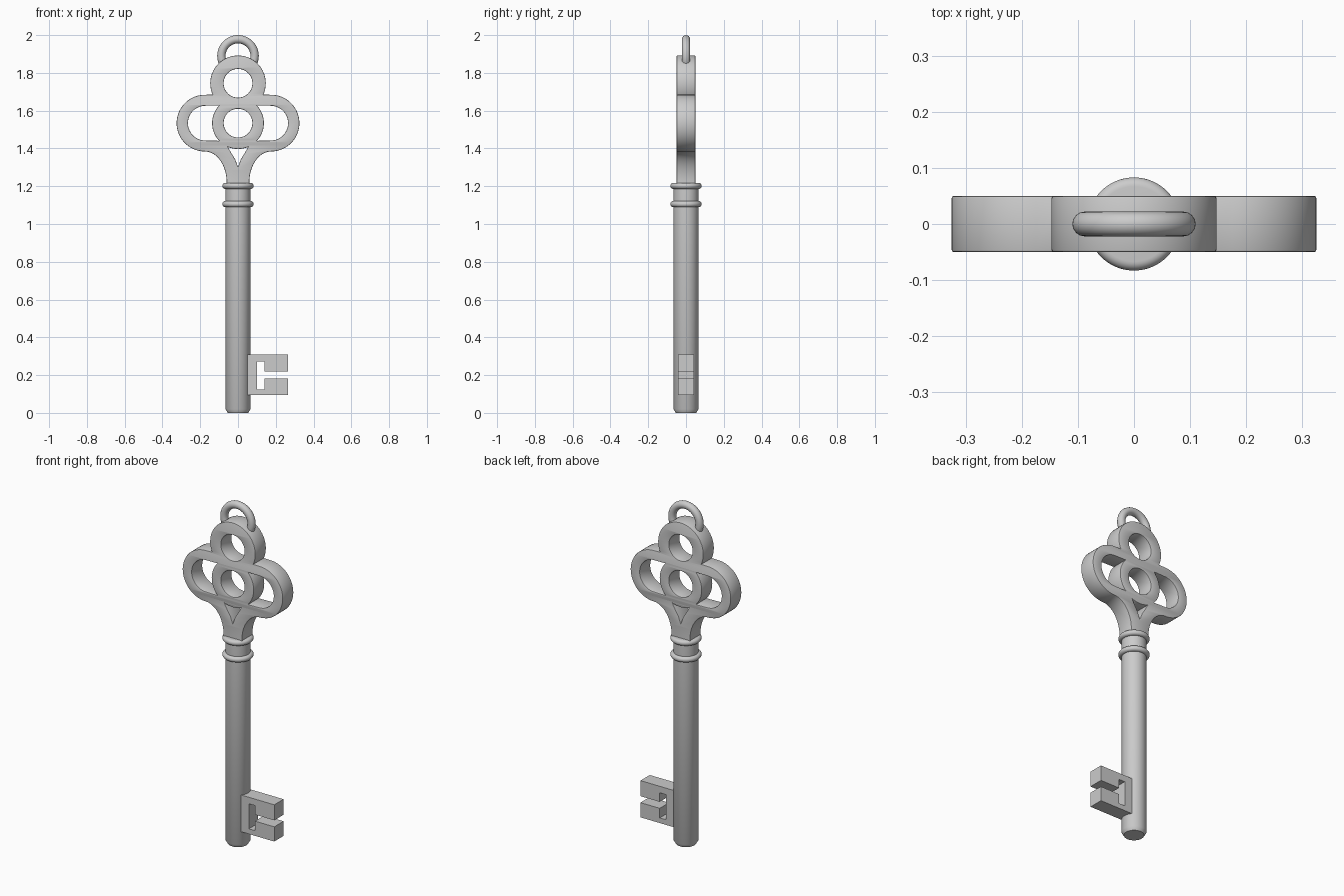
import bpy, bmesh
from math import sin, cos, radians, pi

if "Cube" in bpy.data.objects:
    bpy.data.objects.remove(bpy.data.objects["Cube"])


def arc(cx, cz, rx, a0, a1, n, rz=None):
    rz = rx if rz is None else rz
    angles = [radians(a0 + (a1 - a0) * i / n) for i in range(n + 1)]
    return [(cx + rx * cos(a), cz + rz * sin(a)) for a in angles]


def curve_mesh(name, loops, closed=True, extrude=0.0, bevel=0.0, res=1):
    """Turn x/z point loops into a plate (closed) or a round wire (open)."""
    cu = bpy.data.curves.new(name, 'CURVE')
    cu.dimensions = '2D' if closed else '3D'
    cu.fill_mode = 'BOTH' if closed else 'FULL'
    cu.extrude, cu.bevel_depth, cu.bevel_resolution = extrude, bevel, res
    cu.offset = -bevel if closed else 0.0
    cu.use_fill_caps = not closed
    for pts in loops:
        sp = cu.splines.new('POLY')
        sp.points.add(len(pts) - 1)
        for p, (x, z) in zip(sp.points, pts):
            p.co = (x, z, 0, 1)
        sp.use_cyclic_u = closed
    ob = bpy.data.objects.new(name, cu)
    bpy.context.collection.objects.link(ob)
    ob.rotation_euler.x = pi / 2
    bpy.ops.object.select_all(action='DESELECT')
    ob.select_set(True)
    bpy.context.view_layer.objects.active = ob
    bpy.ops.object.convert(target='MESH')
    ob = bpy.context.object
    bm = bmesh.new()
    bm.from_mesh(ob.data)
    bmesh.ops.remove_doubles(bm, verts=bm.verts, dist=0.0002)
    bmesh.ops.recalc_face_normals(bm, faces=bm.faces)
    bm.to_mesh(ob.data)
    bm.free()
    bpy.ops.object.shade_smooth_by_angle(angle=radians(35))
    return ob


def lathe(name, profile, n=64):
    """Revolve a radius/height profile around z."""
    bm = bmesh.new()
    rings = [[bm.verts.new((r * cos(2 * pi * i / n), r * sin(2 * pi * i / n), z))
              for i in range(n)] for r, z in profile]
    for a, b in zip(rings, rings[1:]):
        for i in range(n):
            j = (i + 1) % n
            bm.faces.new((a[i], a[j], b[j], b[i]))
    bm.faces.new(rings[0][::-1])
    bm.faces.new(rings[-1])
    me = bpy.data.meshes.new(name)
    bm.to_mesh(me)
    bm.free()
    ob = bpy.data.objects.new(name, me)
    bpy.context.collection.objects.link(ob)
    bpy.ops.object.select_all(action='DESELECT')
    ob.select_set(True)
    bpy.context.view_layer.objects.active = ob
    bpy.ops.object.shade_smooth_by_angle(angle=radians(35))
    return ob


def mirror(pts):
    return [(-x, z) for x, z in reversed(pts)]


# Bow: trefoil outline flowing into the neck, with five openings
right = ([(0.06, 1.2)] + arc(0.175, 1.22, 0.115, 180, 90, 16, 0.164)
         + arc(0.175, 1.534, 0.15, -90, 90, 40)[1:]
         + arc(0, 1.745, 0.147, -24, 90, 32))
outline = right + mirror(right[:-1])
side_hole = arc(0.173, 1.534, 0.092, -90, 90, 32) + arc(0, 1.534, 0.137, 43, -43, 20)
neck_hole = (arc(0, 1.534, 0.137, 247, 293, 10)
             + [(0.035, 1.375), (0.015, 1.342), (0, 1.303), (-0.015, 1.342), (-0.035, 1.375)])
holes = [arc(0, z, 0.076, 0, 360, 48)[:-1] for z in (1.745, 1.534)]
curve_mesh("bow", [outline, side_hole, mirror(side_hole), neck_hole] + holes,
           extrude=0.046, bevel=0.004)

# Hanging loop, ends sunk into the bow
curve_mesh("hanging_loop", [arc(0, 1.89, 0.088, -35, 215, 48)], closed=False,
           bevel=0.022, res=6)

# Shaft with chamfered tip
lathe("shaft", [(0.054, 0), (0.066, 0.02), (0.066, 1.205)])

# Collar rings
for name, z in (("upper_collar", 1.202), ("lower_collar", 1.105)):
    lathe(name, arc(0.067, z, 0.016, -90, 90, 12))

# Bit with T-shaped slot
curve_mesh("bit", [[(0, 0.095), (0.265, 0.095), (0.265, 0.181), (0.14, 0.181),
                    (0.14, 0.125), (0.1, 0.125), (0.1, 0.272), (0.14, 0.272),
                    (0.14, 0.219), (0.265, 0.219), (0.265, 0.31), (0, 0.31)]],
           extrude=0.043)
